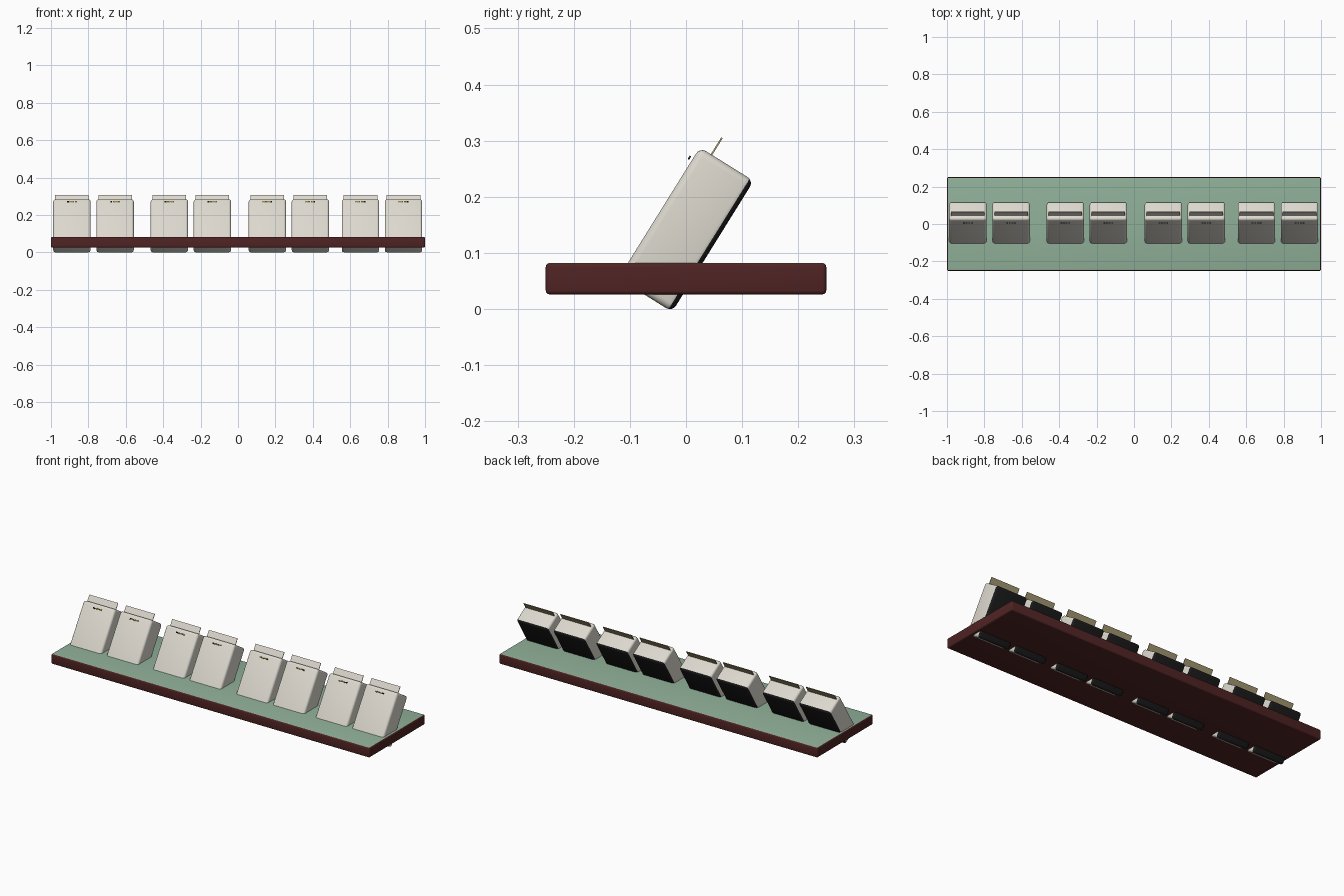
import bpy, bmesh, math
from mathutils import Matrix, Vector

if "Cube" in bpy.data.objects:
    bpy.data.objects.remove(bpy.data.objects["Cube"])


def material(name, rgb):
    m = bpy.data.materials.new(name)
    m.diffuse_color = (*rgb, 1)
    m.use_nodes = True
    m.node_tree.nodes["Principled BSDF"].inputs["Base Color"].default_value = m.diffuse_color
    return m


CREAM = material("cream", (0.72, 0.69, 0.62))
BLACK = material("black", (0.011, 0.011, 0.011))
GREEN = material("felt green", (0.28, 0.44, 0.32))
MAROON = material("maroon", (0.08, 0.017, 0.017))
TAN = material("tan", (0.42, 0.35, 0.19))
YELLOW = material("yellow", (0.65, 0.48, 0.08))


def box(name, size, offset, mats, rule=None, radius=0, matrix=Matrix()):
    """Box with optional rounded edges; rule(normal) picks the material slot."""
    bm = bmesh.new()
    bmesh.ops.create_cube(bm, size=1)
    bmesh.ops.scale(bm, vec=size, verts=bm.verts)
    bmesh.ops.translate(bm, vec=offset, verts=bm.verts)
    if radius:
        bmesh.ops.bevel(bm, geom=bm.edges[:], offset=radius, segments=4,
                        profile=0.5, affect='EDGES')
    bm.normal_update()
    for f in bm.faces:
        f.smooth = radius > 0
        if rule:
            f.material_index = int(rule(f.normal))
    me = bpy.data.meshes.new(name)
    bm.to_mesh(me)
    bm.free()
    for m in mats:
        me.materials.append(m)
    ob = bpy.data.objects.new(name, me)
    bpy.context.collection.objects.link(ob)
    ob.matrix_world = matrix
    if radius:
        bpy.ops.object.select_all(action='DESELECT')
        ob.select_set(True)
        bpy.context.view_layer.objects.active = ob
        bpy.ops.object.shade_smooth_by_angle(angle=math.radians(35))
    return ob


# Board: maroon slab with a green top
box("board", (2, 0.5, 0.056), (0, 0, 0.054), [MAROON, GREEN],
    lambda n: n.z > 0.9, 0.007)

# Eight leaning cases, in four pairs
TILT = Matrix.Rotation(math.radians(-31.9), 4, 'X')
WIDTH, DEPTH, HEIGHT = 0.2, 0.113, 0.275
for i, x in enumerate((-0.888, -0.657, -0.367, -0.137, 0.157, 0.387, 0.655, 0.885), 1):
    place = Matrix.Translation(Vector((x, 0, 0.1415))) @ TILT
    # Case body, cream with a black back
    box(f"case_{i}", (WIDTH, DEPTH, HEIGHT), (0, 0, 0), [CREAM, BLACK],
        lambda n: n.y > 0.3, 0.013, place)
    # Card standing out of the top, cream in front and tan behind
    box(f"card_{i}", (0.18, 0.003, 0.073), (0, -0.032, 0.1365), [TAN, CREAM],
        lambda n: n.y < -0.5, 0, place)
    # Small marker near the top of the front: yellow bars and one black bar
    side = -1 if x < 0 else 1
    for k in range(4):
        box(f"marker_{i}_{k + 1}", (0.01, 0.003, 0.007),
            (side * (-0.021 + 0.014 * k), -0.0625, 0.112),
            [BLACK if k == 3 else YELLOW, BLACK], lambda n: abs(n.x) > 0.5, 0, place)
